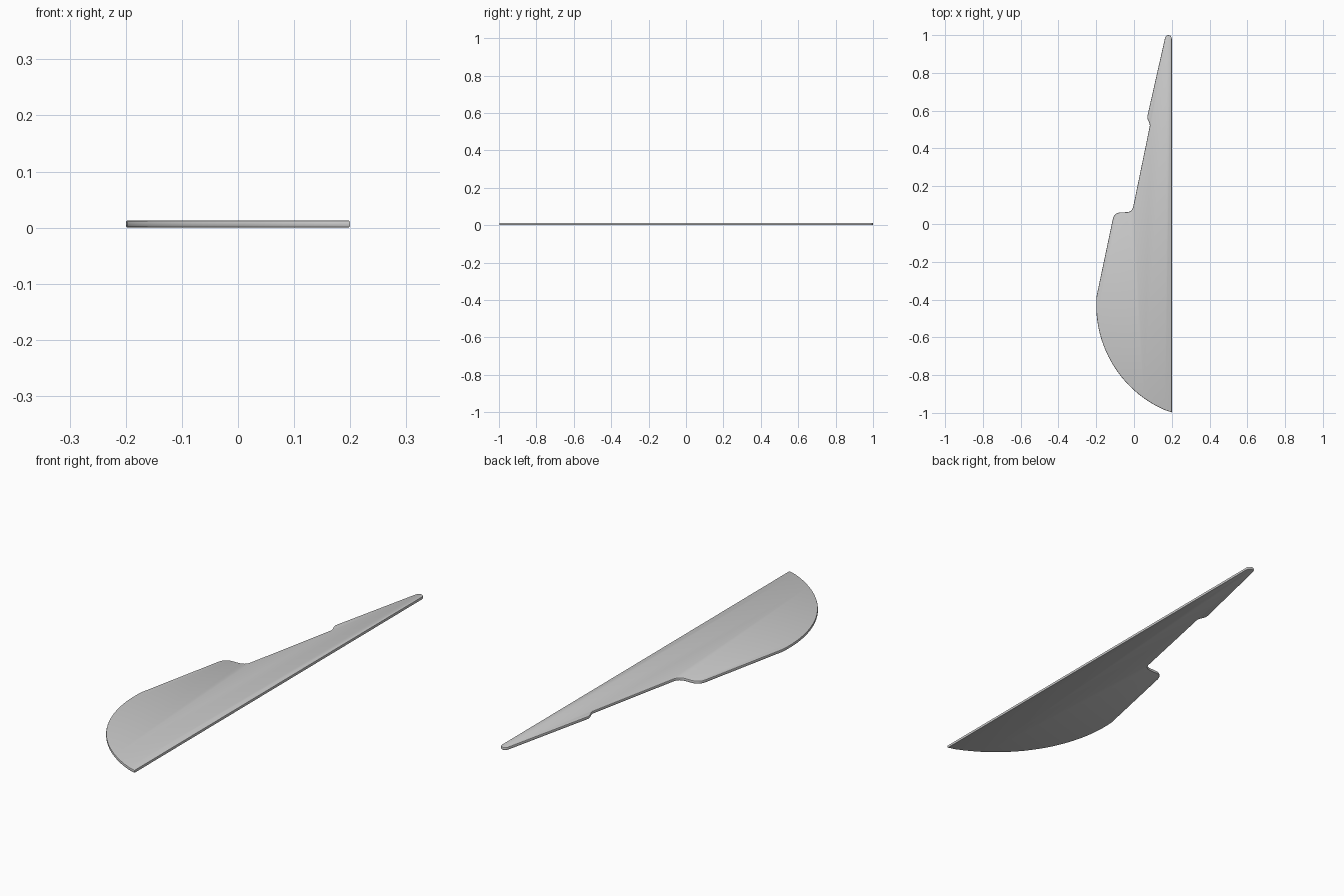
import bpy, bmesh, math
from mathutils import Vector

if "Cube" in bpy.data.objects:
    bpy.data.objects.remove(bpy.data.objects["Cube"])

THICK = 0.013


def fillet(corner, before, after, size, steps=6):
    """Round a corner with a quadratic curve starting `size` away from it."""
    c, a, b = Vector(corner), Vector(before), Vector(after)
    p = c + (a - c).normalized() * size
    q = c + (b - c).normalized() * size
    return [p * (1 - t) ** 2 + c * 2 * t * (1 - t) + q * t ** 2
            for t in (i / steps for i in range(steps + 1))]


# Straight back and rounded narrow tip
outline = [Vector((0.2, -0.997))]
for i in range(9):
    a = math.radians(168 * i / 8)
    outline.append(Vector((0.182 + 0.018 * math.cos(a), 0.982 + 0.018 * math.sin(a))))

# Small notch in the handle edge
notch_out, notch_in = (0.069, 0.563), (0.085, 0.525)
outline += fillet(notch_out, (0.164, 0.985), notch_in, 0.01, 3)
outline += fillet(notch_in, notch_out, (-0.01, 0.065), 0.01, 3)

# Stepped shoulder between handle and blade
inner, outer = (-0.010, 0.063), (-0.105, 0.061)
outline += fillet(inner, notch_in, outer, 0.03)
outline += fillet(outer, inner, (-0.197, -0.38), 0.037)

# Curved blade end
centre, radius = Vector((0.406, -0.43)), 0.606
start, end = math.radians(175.5), math.radians(249.5)
for i in range(24):
    a = start + (end - start) * i / 24
    outline.append(centre + radius * Vector((math.cos(a), math.sin(a))))

# Extrude the outline into a plate and soften both rims
bm = bmesh.new()
base = bm.faces.new([bm.verts.new((p.x, p.y, 0)) for p in outline])
ext = bmesh.ops.extrude_face_region(bm, geom=[base], use_keep_orig=True)
bmesh.ops.translate(bm, vec=(0, 0, THICK),
                    verts=[g for g in ext["geom"] if isinstance(g, bmesh.types.BMVert)])
bmesh.ops.recalc_face_normals(bm, faces=bm.faces)
rims = [e for e in bm.edges if abs(e.verts[0].co.z - e.verts[1].co.z) < 1e-6]
bmesh.ops.bevel(bm, geom=rims, offset=0.004, segments=2, profile=0.5, affect='EDGES')
bmesh.ops.recalc_face_normals(bm, faces=bm.faces)

mesh = bpy.data.meshes.new("flat_blade")
bm.to_mesh(mesh)
bm.free()
blade = bpy.data.objects.new("flat_blade", mesh)
bpy.context.collection.objects.link(blade)
bpy.context.view_layer.objects.active = blade
blade.select_set(True)
bpy.ops.object.shade_smooth_by_angle(angle=math.radians(30))
